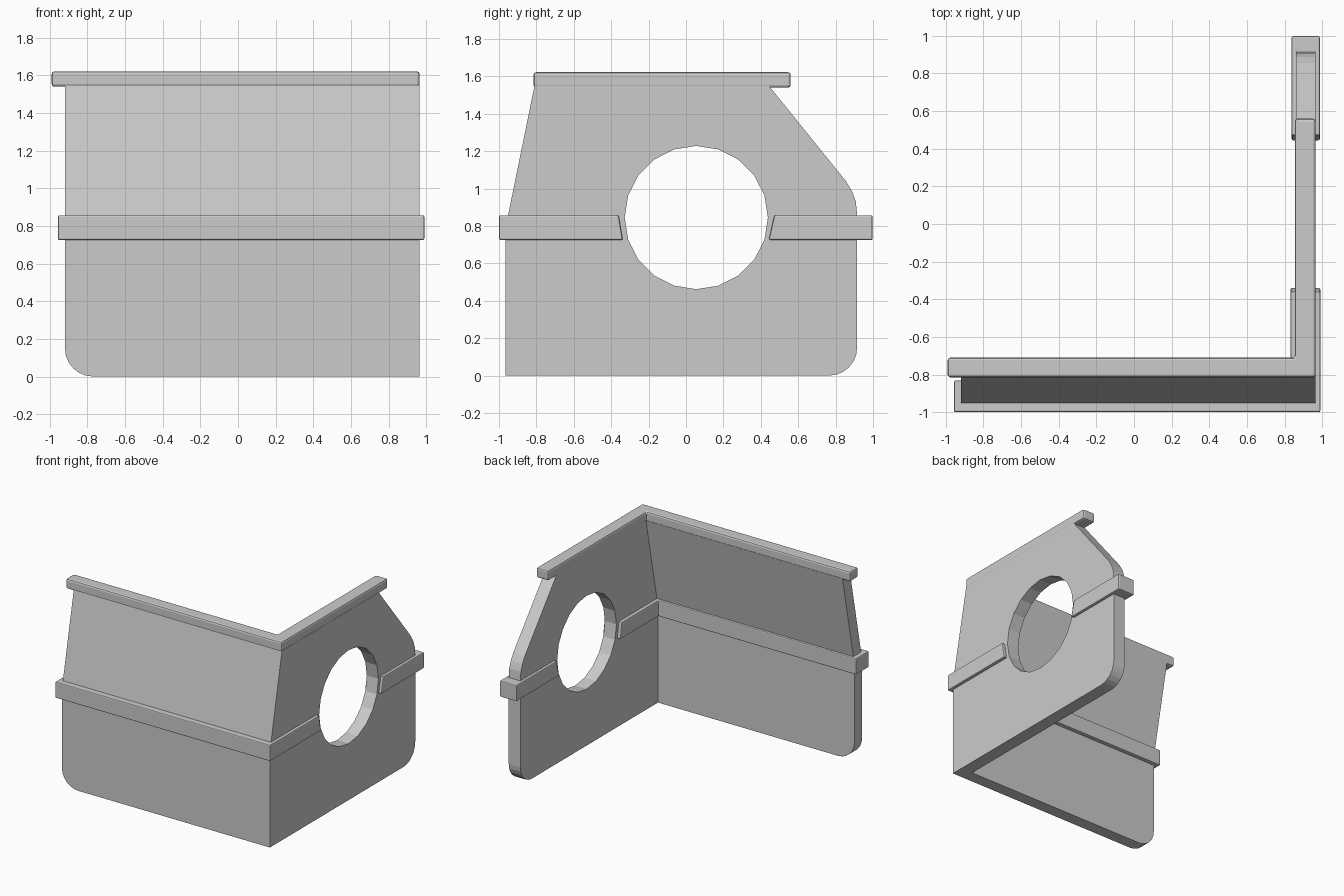
import bpy, bmesh, math

if "Cube" in bpy.data.objects:
    bpy.data.objects.remove(bpy.data.objects["Cube"])


def loft(name, loop_a, loop_b, bevel=0.0):
    """Closed solid between two matching 3D loops."""
    bm = bmesh.new()
    a = [bm.verts.new(p) for p in loop_a]
    b = [bm.verts.new(p) for p in loop_b]
    bm.faces.new(a[::-1])
    bm.faces.new(b)
    n = len(a)
    for i in range(n):
        j = (i + 1) % n
        bm.faces.new((a[i], a[j], b[j], b[i]))
    bmesh.ops.recalc_face_normals(bm, faces=bm.faces)
    mesh = bpy.data.meshes.new(name)
    bm.to_mesh(mesh)
    bm.free()
    ob = bpy.data.objects.new(name, mesh)
    bpy.context.collection.objects.link(ob)
    if bevel:
        m = ob.modifiers.new("soft_edges", 'BEVEL')
        m.width, m.segments = bevel, 2
    return ob


def arc(cx, cz, r, start, end, n=6):
    return [(cx + r * math.cos(math.radians(start + (end - start) * i / n)),
             cz + r * math.sin(math.radians(start + (end - start) * i / n)))
            for i in range(n + 1)]


Z_BEND, Z_TOP = 0.79, 1.55
LEAN = 0.155
X_IN, X_OUT = 0.86, 0.965

# Front wall: flat panel, cut at the bend, upper half leaned inward
outline = [(X_IN + 0.002, 0), (X_IN + 0.002, Z_TOP), (-0.92, Z_TOP)] + arc(-0.77, 0.15, 0.15, 180, 270)
front = loft("front_wall", [(x, -0.965, z) for x, z in outline],
             [(x, -0.865, z) for x, z in outline])
bm = bmesh.new()
bm.from_mesh(front.data)
bmesh.ops.bisect_plane(bm, geom=bm.verts[:] + bm.edges[:] + bm.faces[:],
                       plane_co=(0, 0, Z_BEND), plane_no=(0, 0, 1))
for v in bm.verts:
    v.co.y += LEAN * max(0, v.co.z - Z_BEND) / (Z_TOP - Z_BEND)
bm.to_mesh(front.data)
bm.free()

# Side wall with rounded bottom corner and sloped rear edge
profile = [(-0.965, 0)] + arc(0.765, 0.15, 0.15, -90, 0) + [
    (0.915, 0.86), (0.908, 0.93), (0.888, 0.985), (0.855, 1.04),
    (0.443, Z_TOP), (-0.965 + LEAN, Z_TOP), (-0.965, Z_BEND)]
side = loft("side_wall", [(X_IN, y, z) for y, z in profile],
            [(X_OUT, y, z) for y, z in profile])

# Round window
ring = arc(0.055, 0.845, 0.383, 0, 360, 20)[:-1]
cutter = loft("window_cutter", [(0.7, y, z) for y, z in ring],
              [(1.1, y, z) for y, z in ring])
cut = side.modifiers.new("window", 'BOOLEAN')
cut.operation, cut.solver, cut.object = 'DIFFERENCE', 'EXACT', cutter
bpy.context.view_layer.objects.active = side
bpy.ops.object.modifier_apply(modifier="window")
bpy.data.objects.remove(cutter)

# Top rail
rail = [(-0.99, -0.815), (X_OUT, -0.815), (X_OUT, 0.56),
        (0.855, 0.56), (0.855, -0.71), (-0.99, -0.71)]
loft("top_rail", [(x, y, 1.54) for x, y in rail],
     [(x, y, 1.622) for x, y in rail], 0.014)


# Belt around the corner, with a slanted end by the window
def corner_belt(end, z):
    return [(x, y, z) for x, y in [(-0.957, -1), (0.99, -1), (0.99, end),
                                   (0.832, end), (0.832, -0.832), (-0.957, -0.832)]]


loft("corner_belt", corner_belt(-0.338, 0.725), corner_belt(-0.36, 0.857), 0.008)

# Belt piece behind the window
belt = [(0.443, 0.725), (0.998, 0.725), (0.998, 0.857), (0.472, 0.857)]
loft("rear_belt", [(0.838, y, z) for y, z in belt],
     [(0.988, y, z) for y, z in belt], 0.008)
